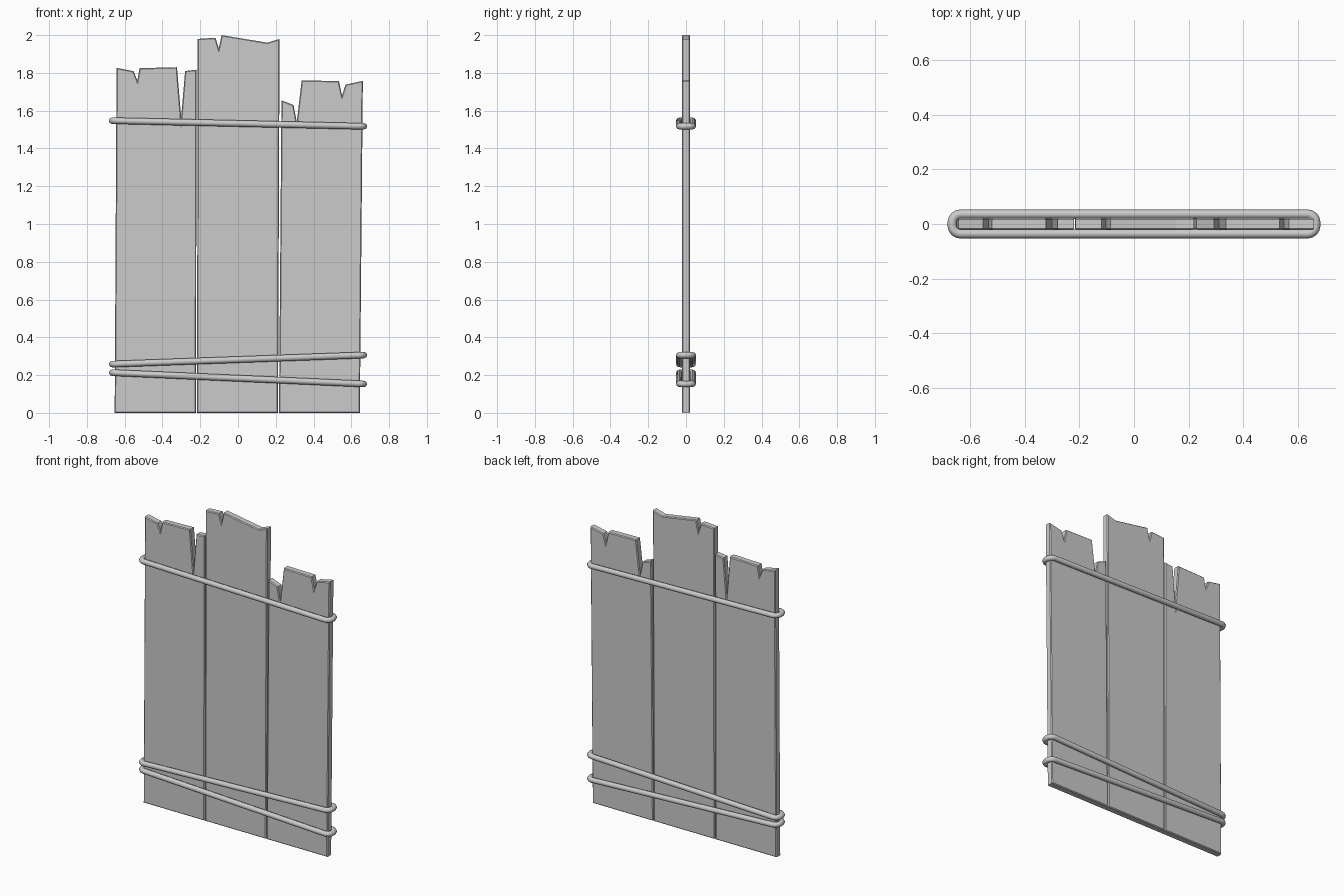
import bpy, bmesh
from math import sin, cos, pi, atan2

if "Cube" in bpy.data.objects:
    bpy.data.objects.remove(bpy.data.objects["Cube"])

HALF_T = 0.022


def plank(name, bottom, top):
    """Extrude a plank outline (bottom x range + jagged top, left to right) and chamfer its rims."""
    outline = [(bottom[0], 0), (bottom[1], 0)] + top[::-1]
    bm = bmesh.new()
    face = bm.faces.new([bm.verts.new((x, -HALF_T, z)) for x, z in outline])
    ext = bmesh.ops.extrude_face_region(bm, geom=[face])
    verts = [v for v in ext["geom"] if isinstance(v, bmesh.types.BMVert)]
    bmesh.ops.translate(bm, verts=verts, vec=(0, 2 * HALF_T, 0))
    bmesh.ops.recalc_face_normals(bm, faces=bm.faces)
    rims = [e for e in bm.edges if abs(e.verts[0].co.y - e.verts[1].co.y) < 1e-5]
    bmesh.ops.bevel(bm, geom=rims, offset=0.005, segments=1, affect='EDGES', clamp_overlap=True)
    mesh = bpy.data.meshes.new(name)
    bm.to_mesh(mesh)
    bm.free()
    bpy.context.collection.objects.link(bpy.data.objects.new(name, mesh))


def rope(name, z_left, z_right, hx=0.667, hy=0.036, corner=0.03, radius=0.017):
    """Closed rounded-rectangle tube around all planks, sloping from left to right."""
    pts = []
    for i, (sx, sy) in enumerate([(1, 1), (-1, 1), (-1, -1), (1, -1)]):
        for k in range(5):
            a = (i + k / 4) * pi / 2
            pts.append((sx * (hx - corner) + corner * cos(a),
                        sy * (hy - corner) + corner * sin(a)))
    curve = bpy.data.curves.new(name, 'CURVE')
    curve.dimensions = '3D'
    curve.bevel_depth = radius
    curve.bevel_resolution = 2
    spline = curve.splines.new('POLY')
    spline.points.add(len(pts) - 1)
    for p, (x, y) in zip(spline.points, pts):
        p.co = (x, y, 0, 1)
    spline.use_cyclic_u = True
    spline.use_smooth = True
    obj = bpy.data.objects.new(name, curve)
    obj.location.z = (z_left + z_right) / 2
    obj.rotation_euler.y = -atan2(z_right - z_left, 2 * hx)
    bpy.context.collection.objects.link(obj)


# Three planks with split, broken tops
plank("left_plank", (-0.653, -0.222),
      [(-0.643, 1.827), (-0.553, 1.809), (-0.533, 1.76), (-0.521, 1.825),
       (-0.323, 1.83), (-0.301, 1.565), (-0.28, 1.81), (-0.22, 1.817)])
plank("middle_plank", (-0.217, 0.212),
      [(-0.214, 1.98), (-0.119, 1.986), (-0.102, 1.93), (-0.087, 2.0),
       (0.156, 1.96), (0.22, 1.98)])
plank("right_plank", (0.217, 0.645),
      [(0.23, 1.655), (0.294, 1.63), (0.311, 1.54), (0.337, 1.76),
       (0.534, 1.757), (0.551, 1.68), (0.569, 1.738), (0.661, 1.758)])

# Binding ropes
rope("upper_rope", 1.547, 1.517)
rope("lower_rope_a", 0.258, 0.306)
rope("lower_rope_b", 0.213, 0.153)
